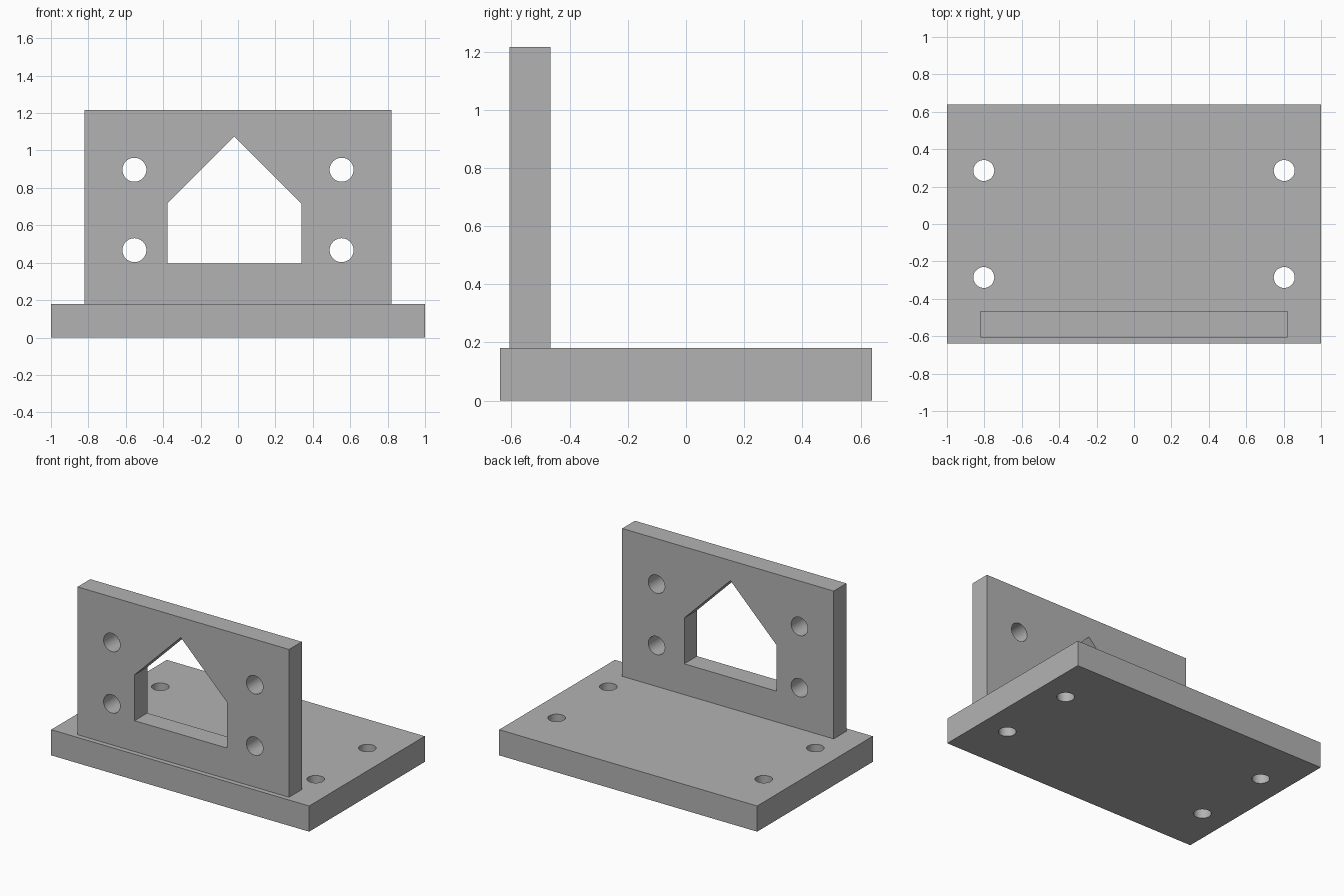
import bpy
import bmesh
import math
from mathutils import Matrix, Vector

cube = bpy.data.objects.get("Cube")
if cube:
    bpy.data.objects.remove(cube, do_unlink=True)

grey = bpy.data.materials.new("plain_grey")
grey.use_nodes = True
COLOUR = (0.45, 0.45, 0.45, 1)
grey.diffuse_color = COLOUR
grey.node_tree.nodes["Principled BSDF"].inputs["Base Color"].default_value = COLOUR


def circle(cx, cy, radius, sides=48):
    return [(cx + radius * math.cos(math.tau * i / sides),
             cy + radius * math.sin(math.tau * i / sides)) for i in range(sides)]


def rectangle(x0, y0, x1, y1):
    return [(x0, y0), (x1, y0), (x1, y1), (x0, y1)]


def pierced_plate(name, outline, openings, thickness, matrix):
    """Fill an outline with openings, extrude it and place it."""
    bm = bmesh.new()
    for loop in [outline] + openings:
        verts = [bm.verts.new((x, y, 0)) for x, y in loop]
        for i, v in enumerate(verts):
            bm.edges.new((v, verts[i - 1]))
    bmesh.ops.triangle_fill(bm, edges=bm.edges[:], use_beauty=True, normal=Vector((0, 0, 1)))
    result = bmesh.ops.extrude_face_region(bm, geom=bm.faces[:], use_keep_orig=True)
    moved = [g for g in result["geom"] if isinstance(g, bmesh.types.BMVert)]
    bmesh.ops.translate(bm, verts=moved, vec=(0, 0, thickness))
    bmesh.ops.recalc_face_normals(bm, faces=bm.faces[:])
    mesh = bpy.data.meshes.new(name)
    bm.to_mesh(mesh)
    bm.free()
    mesh.materials.append(grey)
    obj = bpy.data.objects.new(name, mesh)
    obj.matrix_world = matrix
    bpy.context.collection.objects.link(obj)
    # Smooth bores, crisp plate edges
    bpy.ops.object.select_all(action="DESELECT")
    obj.select_set(True)
    bpy.context.view_layer.objects.active = obj
    bpy.ops.object.shade_smooth_by_angle(angle=math.radians(30))
    return obj


# Base plate with four mounting holes
base_holes = [circle(x, y, 0.056) for x in (-0.803, 0.803) for y in (-0.286, 0.286)]
pierced_plate("base_plate", rectangle(-1, -0.64, 1, 0.64), base_holes, 0.18, Matrix())

# Upright plate with four bolt holes and a gabled window
bolt_holes = [circle(x, z, 0.064) for x in (-0.554, 0.554) for z in (0.467, 0.897)]
window = [(-0.378, 0.396), (0.339, 0.396), (0.339, 0.717), (-0.019, 1.075), (-0.378, 0.717)]
stand_up = Matrix.Translation((0, -0.465, 0)) @ Matrix.Rotation(math.pi / 2, 4, "X")
pierced_plate("upright_plate", rectangle(-0.82, 0.18, 0.82, 1.216),
              bolt_holes + [window], 0.141, stand_up)
